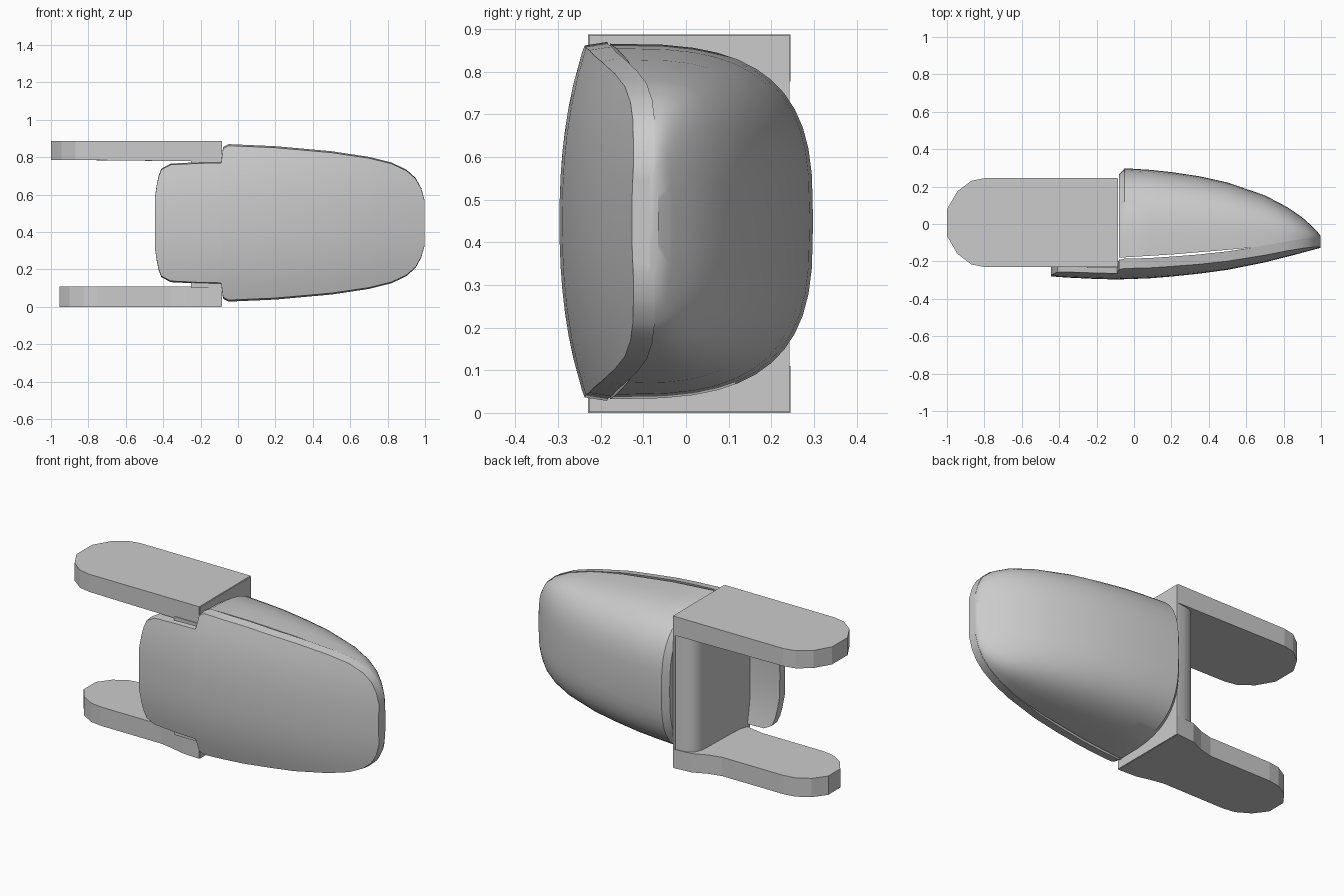
import bpy, bmesh, math

cube = bpy.data.objects.get("Cube")
if cube:
    bpy.data.objects.remove(cube, do_unlink=True)

GREY = (0.6, 0.6, 0.6, 1)
mat = bpy.data.materials.new("plain grey")
mat.use_nodes = True
mat.diffuse_color = GREY
mat.node_tree.nodes["Principled BSDF"].inputs["Base Color"].default_value = GREY
MID = 0.449


def finish(name, bm, angle):
    bmesh.ops.recalc_face_normals(bm, faces=bm.faces)
    mesh = bpy.data.meshes.new(name)
    bm.to_mesh(mesh)
    bm.free()
    mesh.materials.append(mat)
    obj = bpy.data.objects.new(name, mesh)
    bpy.context.collection.objects.link(obj)
    bpy.ops.object.select_all(action="DESELECT")
    obj.select_set(True)
    bpy.context.view_layer.objects.active = obj
    if angle:
        bpy.ops.object.shade_smooth_by_angle(angle=math.radians(angle))
    return obj


def loft(name, rings, angle=35):
    """Skin a list of equal-length closed rings and cap both ends."""
    bm = bmesh.new()
    loops = [[bm.verts.new(p) for p in ring] for ring in rings]
    n = len(loops[0])
    for a, b in zip(loops, loops[1:]):
        for i in range(n):
            j = (i + 1) % n
            bm.faces.new((a[i], a[j], b[j], b[i]))
    for cap in (loops[0], loops[-1]):
        bm.faces.new(cap)
    return finish(name, bm, angle)


def lerp(table, x):
    for (x0, v0), (x1, v1) in zip(table, table[1:]):
        if x <= x1:
            return v0 + (v1 - v0) * max(0, (x - x0) / (x1 - x0))
    return table[-1][1]


# Shared outline: half height of the rounded body along x
half_height = [(-0.08, 0.405), (-0.05, 0.421), (0.2, 0.41), (0.5, 0.383), (0.7, 0.353),
               (0.82, 0.323), (0.9, 0.285), (0.95, 0.24), (0.98, 0.185), (0.998, 0.12)]
stations = [-0.08, -0.05, 0.08, 0.2, 0.35, 0.5, 0.6, 0.7, 0.77, 0.82, 0.86, 0.9,
            0.93, 0.95, 0.97, 0.98, 0.998]

# Domed rear shell, tapering to the blunt outer tip
shell_back = [(-0.08, 0.265), (-0.05, 0.298), (0.1, 0.289), (0.3, 0.266), (0.5, 0.222),
              (0.7, 0.153), (0.82, 0.09), (0.9, 0.035), (0.95, -0.01), (0.98, -0.04),
              (0.998, -0.065)]
shell_front = [(-0.08, -0.18), (0.2, -0.163), (0.5, -0.138), (0.9, -0.1), (0.998, -0.085)]
rings = []
for x in stations:
    y0, y1 = lerp(shell_front, x), lerp(shell_back, x)
    h = lerp(half_height, x) * 0.99
    ring = []
    for k in range(25):
        t = math.pi * (k / 24 - 0.5)
        s = math.copysign(abs(math.sin(t)) ** 0.66, t)
        ring.append((x, y0 + (y1 - y0) * max(0, math.cos(t)) ** 0.66, MID + h * s))
    rings.append(ring)
loft("rear_shell", rings)

# Curved front panel with a narrower inner section
panel_front = [(-0.445, -0.28), (-0.3, -0.291), (-0.1, -0.297), (0.1, -0.29), (0.3, -0.272),
               (0.5, -0.245), (0.7, -0.205), (0.85, -0.167), (0.95, -0.14), (0.998, -0.127)]
inner = [(-0.445, 0.13), (-0.435, 0.2), (-0.425, 0.25), (-0.41, 0.29), (-0.36, 0.317),
         (-0.2, 0.325), (-0.09, 0.327)]
sections = inner + [(x, lerp(half_height, x)) for x in stations]
rings = []
for x, h in sections:
    y = lerp(panel_front, x)
    ring = []
    for depth, scale, sign in ((0, 0.98, 1), (0.05, 1, -1)):
        for k in range(13):
            dz = sign * h * scale * (k / 6 - 1)
            ring.append((x, y + depth + 0.06 * abs(dz / 0.42) ** 2.3, MID + dz))
    rings.append(ring)
loft("front_panel", rings, 30)


def prism(name, outline, z0, z1, angle=0):
    return loft(name, [[(x, y, z) for x, y in outline] for z in (z0, z1)], angle)


def tongue(x_end, y0, y1):
    """Blunt faceted end, listed from the back side to the front side."""
    mid, half = (y0 + y1) / 2, (y1 - y0) / 2
    side = [(0.2, 1), (0.13, 0.94), (0.055, 0.7), (0, 0.3)]
    return ([(x_end + d, mid + half * f) for d, f in side]
            + [(x_end + d, mid - half * f) for d, f in reversed(side)])


# Mounting bracket: upper arm, waisted lower arm and bulging upright web
ROOT = -0.09
upper = prism("upper_arm", [(ROOT, 0.245)] + tongue(-1.0, -0.23, 0.245) + [(ROOT, -0.23)],
              0.785, 0.888)
for v in upper.data.vertices:
    if v.co.z < 0.8 and v.co.x > -0.2:
        v.co.z = 0.777
prism("lower_arm", [(ROOT, 0.245), (-0.2, 0.235), (-0.28, 0.2), (-0.36, 0.18)]
      + tongue(-0.955, -0.19, 0.18)
      + [(-0.36, -0.19), (-0.28, -0.205), (-0.2, -0.225), (ROOT, -0.23)], 0, 0.11)
prism("upright_web", [(-0.085, 0.24), (-0.13, 0.238), (-0.175, 0.23), (-0.205, 0.21),
                      (-0.22, 0.17), (-0.225, 0.1), (-0.23, -0.1), (-0.235, -0.17),
                      (-0.25, -0.21), (-0.25, -0.235), (-0.085, -0.235)],
      0.1, 0.79, 40)
# Thin end plate joining both arms against the shell
prism("end_plate", [(-0.085, 0.243), (-0.1, 0.243), (-0.1, -0.228), (-0.085, -0.228)],
      0.002, 0.886)
